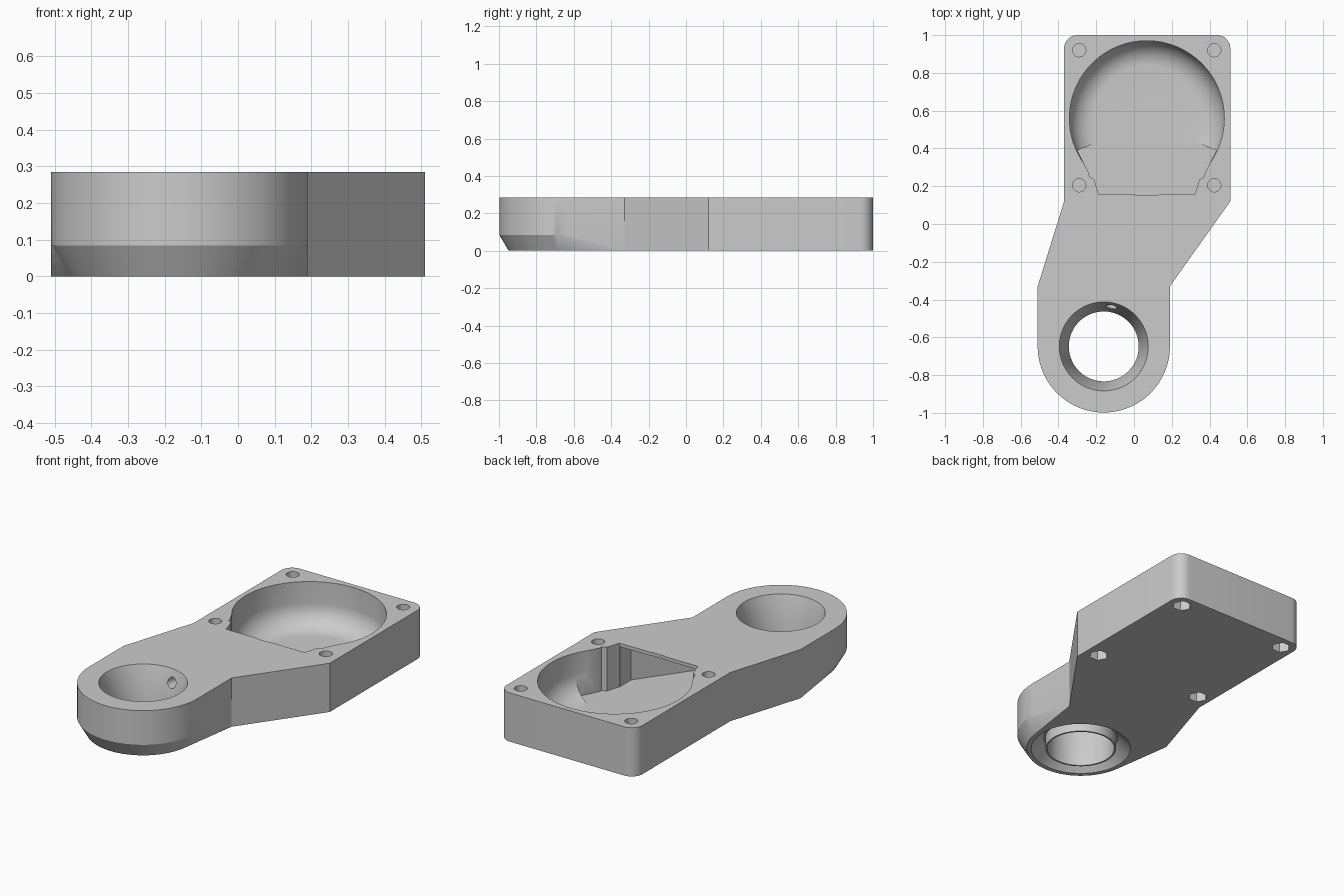
import bpy, bmesh, math
from math import sin, cos, pi, radians
from mathutils import Matrix, Vector

cube = bpy.data.objects.get("Cube")
if cube:
    bpy.data.objects.remove(cube)

grey = bpy.data.materials.new("plain grey")
grey.use_nodes = True
GREY = (0.6, 0.6, 0.6, 1)
grey.diffuse_color = GREY
grey.node_tree.nodes["Principled BSDF"].inputs["Base Color"].default_value = GREY

H = 0.285                    # plate thickness
BORE = (-0.16, -0.648)       # axis of the round end
BOWL = (0.068, 0.56)         # axis of the large recess
FLOOR = 0.03                 # recess floor height


def finish(name, bm):
    bmesh.ops.recalc_face_normals(bm, faces=bm.faces)
    mesh = bpy.data.meshes.new(name)
    bm.to_mesh(mesh)
    bm.free()
    mesh.materials.append(grey)
    obj = bpy.data.objects.new(name, mesh)
    bpy.context.collection.objects.link(obj)
    return obj


def arc(c, r, a0, a1, n):
    return [(c[0] + r * cos(radians(a0 + (a1 - a0) * i / n)),
             c[1] + r * sin(radians(a0 + (a1 - a0) * i / n))) for i in range(n + 1)]


def prism(name, pts, z0, z1):
    bm = bmesh.new()
    face = bm.faces.new([bm.verts.new((x, y, z0)) for x, y in pts])
    ext = bmesh.ops.extrude_face_region(bm, geom=[face])
    top = [v for v in ext["geom"] if isinstance(v, bmesh.types.BMVert)]
    bmesh.ops.translate(bm, verts=top, vec=(0, 0, z1 - z0))
    return finish(name, bm)


def lathe(name, c, profile, n=96, closed=False):
    # spin a radius/height profile; open profiles are capped at both ends
    bm = bmesh.new()
    rings = [[bm.verts.new((x, y, z)) for x, y in arc(c, r, 0, 360, n)[:-1]]
             for r, z in profile]
    pairs = list(zip(rings, rings[1:]))
    if closed:
        pairs.append((rings[-1], rings[0]))
    else:
        bm.faces.new(rings[0])
        bm.faces.new(rings[-1])
    for a, b in pairs:
        for i in range(n):
            j = (i + 1) % n
            bm.faces.new((a[i], a[j], b[j], b[i]))
    return finish(name, bm)


def combine(target, tool, operation="DIFFERENCE"):
    tool.hide_render = True
    mod = target.modifiers.new(tool.name, "BOOLEAN")
    mod.operation = operation
    mod.solver = "EXACT"
    mod.object = tool
    bpy.context.view_layer.objects.active = target
    bpy.ops.object.modifier_apply(modifier=mod.name)
    bpy.data.objects.remove(tool)


# square end with rounded back corners, and tapering neck
outline = (arc((0.44, 0.93), 0.07, 0, 90, 10) + arc((-0.30, 0.93), 0.07, 90, 180, 10)
           + [(-0.37, 0.12), (-0.51, -0.33), (0.19, -0.33), (0.51, 0.12)])
body = prism("mounting_bracket", outline, 0, H)

# round end with a chamfer that runs out toward the neck
bm = bmesh.new()
for r, z in ((0.35, H), (0.35, 0.085), (0.30, 0)):
    for x, y in arc(BORE, r, 0, 360, 96)[:-1]:
        bm.verts.new((x, y, z))
for x in (-0.51, 0.19):
    for z in (0, H):
        bm.verts.new((x, -0.33, z))
hull = bmesh.ops.convex_hull(bm, input=bm.verts)
loose = [g for g in hull["geom_interior"] + hull["geom_unused"]
         if isinstance(g, bmesh.types.BMVert)]
bmesh.ops.delete(bm, geom=list(set(loose)), context="VERTS")
bmesh.ops.dissolve_limit(bm, angle_limit=0.002, verts=bm.verts, edges=bm.edges)
combine(body, finish("round_end", bm), "UNION")

# tapered bore and the groove around its lower lip
combine(body, lathe("bore", BORE, [(0.235 + 0.0035, H + 0.01), (0.185, 0.12), (0.185, -0.02)]))
combine(body, lathe("groove", BORE, [(0.195, -0.02), (0.274, -0.02), (0.274, 0),
                                     (0.205, 0.07), (0.195, 0.07)], closed=True))

# large round recess with a filleted floor
fillet = [(0.28 + 0.13 * cos(radians(a)), FLOOR + 0.13 - 0.13 * sin(radians(a)))
          for a in range(0, 91, 9)]
combine(body, lathe("bowl", BOWL, [(0.41, H + 0.02)] + fillet))

# recess mouth narrowing between the two front screw bosses
half = [(-0.15, 0.45), (-0.30, 0.39), (-0.24, 0.27), (-0.235, 0.25), (-0.21, 0.235),
        (-0.20, 0.20), (-0.185, 0.155)]
mirrored = [(2 * BOWL[0] - x, y) for x, y in reversed(half)]
combine(body, prism("recess_mouth", half + mirrored, FLOOR, H + 0.02))

# hidden pocket under the thin lip, and cable hole into the bore
combine(body, prism("neck_pocket", [(-0.185, 0.18), (-0.25, -0.26), (0.1, -0.26),
                                    (0.32, 0.05), (0.32, 0.18)], FLOOR, H - 0.02))
bm = bmesh.new()
start = Vector((*BORE, 0.215))
way = Vector((BOWL[0] - BORE[0], BOWL[1] - BORE[1], 0)).normalized()
spin = way.to_track_quat("Z", "Y").to_matrix().to_4x4()
bmesh.ops.create_cone(bm, cap_ends=True, segments=24, radius1=0.03, radius2=0.03, depth=0.48,
                      matrix=Matrix.Translation(start + way * 0.24) @ spin)
combine(body, finish("cable_hole", bm))

# four screw holes, each over a hexagonal nut pocket
for x in (-0.29, 0.425):
    for y in (0.205, 0.92):
        combine(body, prism("screw_hole", arc((x, y), 0.035, 0, 360, 24)[:-1], 0.1, H + 0.02))
        combine(body, prism("nut_pocket", arc((x, y), 0.053, 0, 360, 6)[:-1], -0.02, 0.09))

bpy.ops.object.select_all(action="DESELECT")
body.select_set(True)
bpy.context.view_layer.objects.active = body
bpy.ops.object.shade_smooth_by_angle(angle=radians(25))
